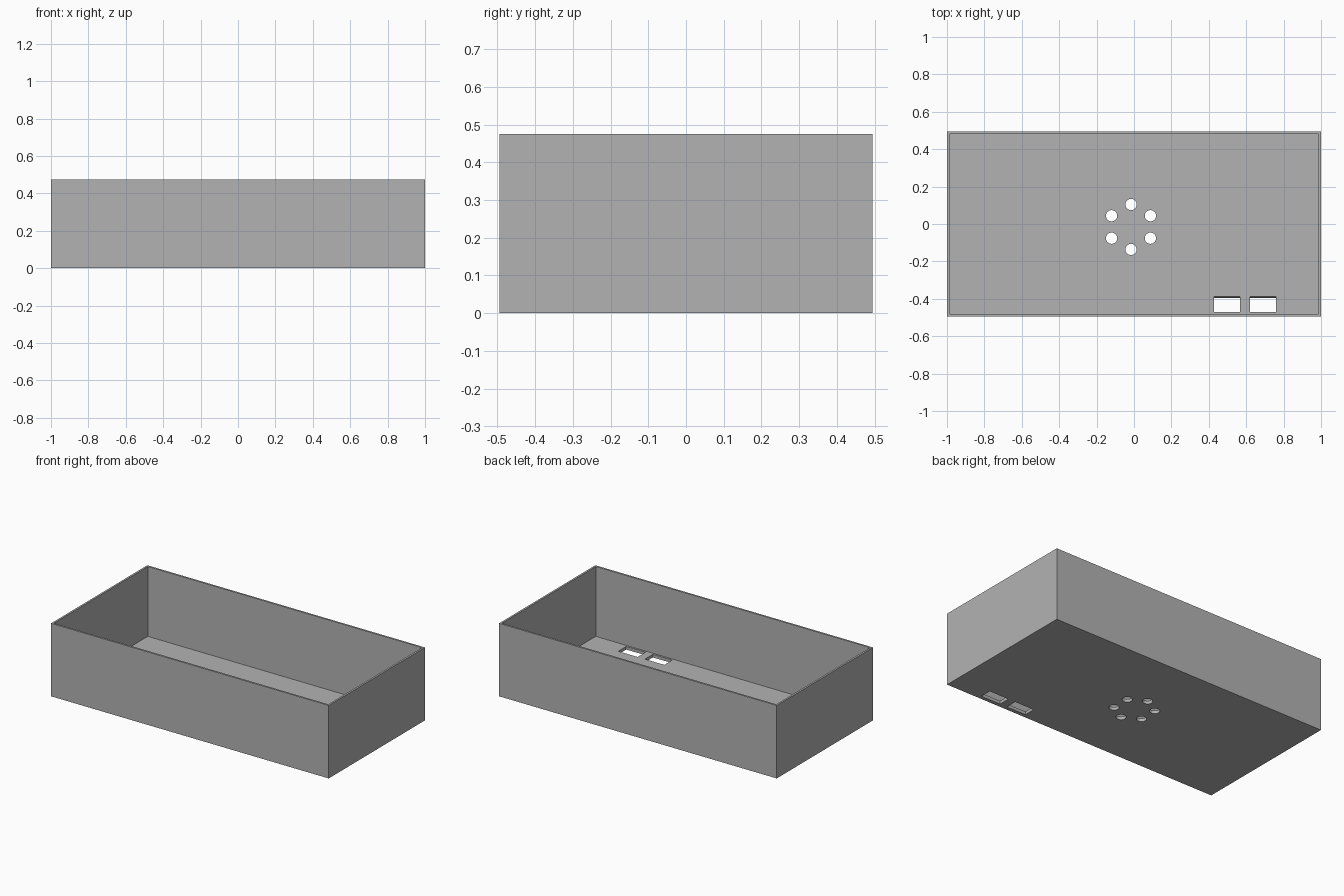
import bpy
import bmesh
from math import cos, sin, radians
from mathutils import Matrix, Vector

old = bpy.data.objects.get("Cube")
if old:
    bpy.data.objects.remove(old, do_unlink=True)

LENGTH, WIDTH, HEIGHT = 2.0, 0.99, 0.475
WALL, FLOOR = 0.0125, 0.02

grey = bpy.data.materials.new("plain grey")
grey.use_nodes = True
colour = (0.45, 0.45, 0.45, 1)
grey.diffuse_color = colour
grey.node_tree.nodes["Principled BSDF"].inputs["Base Color"].default_value = colour


def make_object(name, bm):
    bmesh.ops.recalc_face_normals(bm, faces=bm.faces)
    mesh = bpy.data.meshes.new(name)
    bm.to_mesh(mesh)
    bm.free()
    mesh.materials.append(grey)
    obj = bpy.data.objects.new(name, mesh)
    bpy.context.collection.objects.link(obj)
    return obj


def add_box(bm, centre, size):
    matrix = Matrix.Translation(centre) @ Matrix.Diagonal((*size, 1))
    return bmesh.ops.create_cube(bm, size=1, matrix=matrix)["verts"]


# Open tray: a block whose top face is inset and pushed down to the floor
bm = bmesh.new()
add_box(bm, (0, 0, HEIGHT / 2), (LENGTH, WIDTH, HEIGHT))
top = max(bm.faces, key=lambda f: f.calc_center_median().z)
bmesh.ops.inset_region(bm, faces=[top], thickness=WALL, use_even_offset=True)
walls = bmesh.ops.extrude_discrete_faces(bm, faces=[top])
for v in walls["faces"][0].verts:
    v.co.z = FLOOR
tray = make_object("open_tray", bm)

# Ring of six round holes through the floor
bm = bmesh.new()
for i in range(6):
    a = radians(90 + 60 * i)
    spot = Vector((-0.016 + 0.12 * cos(a), -0.016 + 0.12 * sin(a), FLOOR / 2))
    bmesh.ops.create_cone(bm, cap_ends=True, segments=32, radius1=0.03, radius2=0.03,
                          depth=0.1, matrix=Matrix.Translation(spot))

# Two rectangular slots near the front, with a slightly sloping rear side
for x in (0.498, 0.69):
    for v in add_box(bm, (x, -0.429, FLOOR / 2), (0.14, 0.082, FLOOR + 0.004)):
        if v.co.z < 0 and v.co.y > -0.429:
            v.co.y -= 0.008
cutter = make_object("floor_hole_cutter", bm)
cutter.hide_render = True

# Cut the holes and drop the cutter
cut = tray.modifiers.new("floor holes", "BOOLEAN")
cut.operation = "DIFFERENCE"
cut.solver = "EXACT"
cut.object = cutter
bpy.context.view_layer.update()
graph = bpy.context.evaluated_depsgraph_get()
result = bpy.data.meshes.new_from_object(tray.evaluated_get(graph))
tray.modifiers.clear()
tray.data = result
bpy.data.objects.remove(cutter, do_unlink=True)
